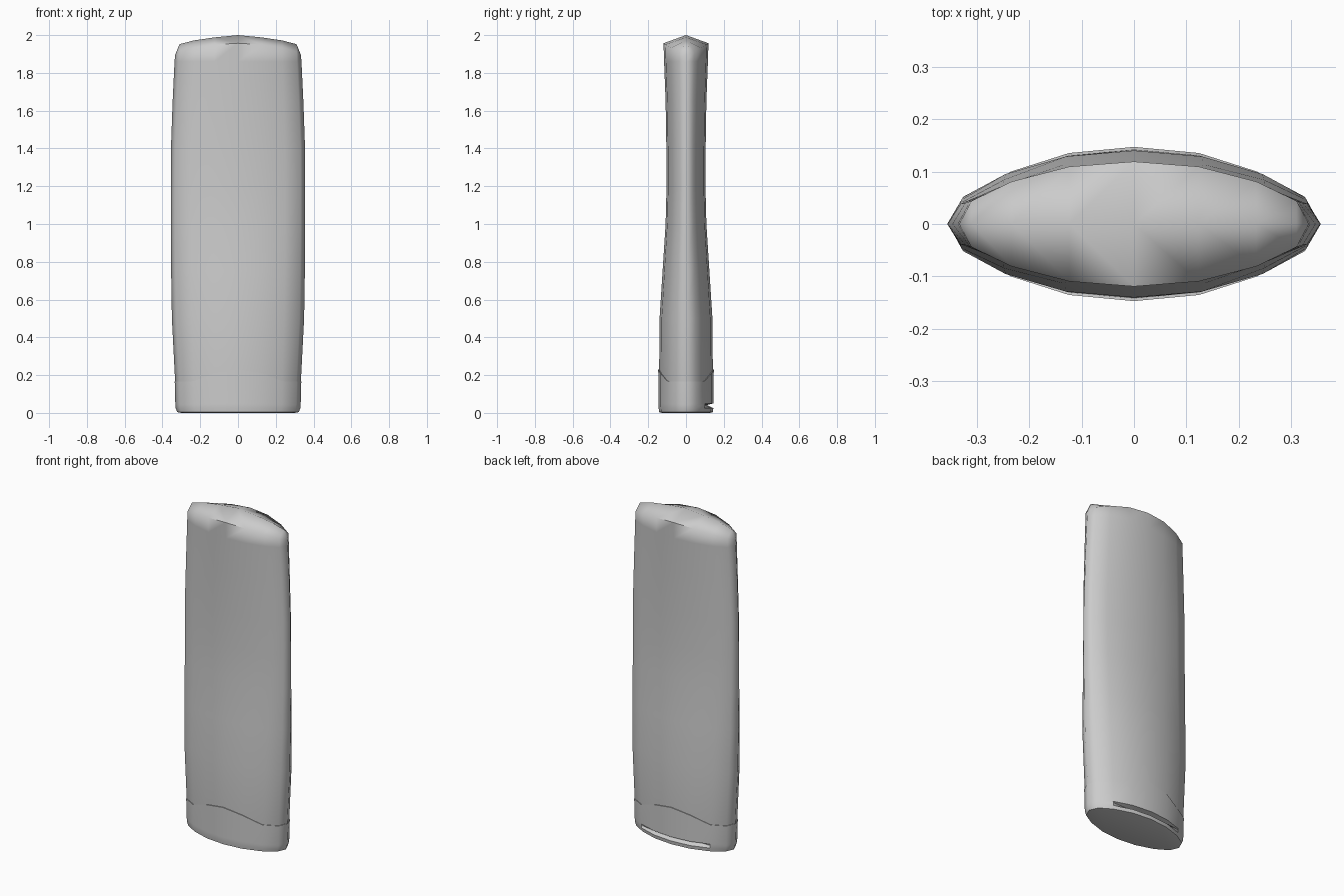
import bpy, bmesh, math

if "Cube" in bpy.data.objects:
    bpy.data.objects.remove(bpy.data.objects["Cube"])

# Lens outline: one quadrant (end -> middle) in unit half-width / half-depth
QUAD = [(1.0, 0.0), (0.93, 0.37), (0.70, 0.68), (0.37, 0.92), (0.0, 1.0)]
SEAM = [0.165, 0.165, 0.168, 0.21, 0.23]      # cap edge height by station
RIM = [1.895, 1.912, 1.932, 1.95, 1.957]      # shoulder rim height
RIDGE = [None, 1.952, 1.972, 1.988, 2.0]      # crown ridge height


def outline():
    """16 points round the lens as (x, y, station)."""
    q = [(x, y, k) for k, (x, y) in enumerate(QUAD)]
    half = q + [(-x, y, k) for x, y, k in q[-2::-1]]
    return half + [(x, -y, k) for x, y, k in half[-2:0:-1]]


OUT = outline()


def ring(bm, w, d, z):
    """z is a height, or a list of heights per station."""
    return [bm.verts.new((x * w, y * d, z[k] if isinstance(z, list) else z)) for x, y, k in OUT]


def loft(bm, rings):
    n = len(OUT)
    for a, b in zip(rings, rings[1:]):
        for i in range(n):
            j = (i + 1) % n
            bm.faces.new((a[i], a[j], b[j], b[i]))


def finish(bm, name, angle):
    bmesh.ops.recalc_face_normals(bm, faces=bm.faces)
    me = bpy.data.meshes.new(name)
    bm.to_mesh(me)
    bm.free()
    ob = bpy.data.objects.new(name, me)
    bpy.context.collection.objects.link(ob)
    bpy.context.view_layer.objects.active = ob
    ob.select_set(True)
    bpy.ops.object.shade_smooth_by_angle(angle=math.radians(angle))
    ob.select_set(False)


# Bottle body, starting just inside the cap
bm = bmesh.new()
rings = [ring(bm, 0.325, 0.138, 0.12),
         ring(bm, 0.333, 0.142, [z + 0.004 for z in SEAM])]
for w, d, z in [(0.350, 0.140, 0.50), (0.354, 0.124, 0.75), (0.356, 0.108, 1.0),
                (0.356, 0.103, 1.2), (0.355, 0.104, 1.4), (0.346, 0.108, 1.65),
                (0.336, 0.116, 1.86)]:
    rings.append(ring(bm, w, d, z))
rings.append(ring(bm, 0.333, 0.119, RIM))
loft(bm, rings)
bm.faces.new(rings[0])

# Crown: ridge along x joined to both sides of the rim
top = rings[-1]
ridge = [bm.verts.new((top[i].co.x, 0, RIDGE[OUT[i][2]])) for i in range(1, 8)]
for i in range(1, 7):
    bm.faces.new((top[i], top[i + 1], ridge[i], ridge[i - 1]))
    bm.faces.new((top[16 - i], top[15 - i], ridge[i], ridge[i - 1]))
for end, i in ((0, 1), (8, 7)):
    bm.faces.new((top[end], top[i], ridge[i - 1]))
    bm.faces.new((top[end], top[16 - i], ridge[i - 1]))
finish(bm, "bottle_body", 70)

# Flip cap with wavy upper edge and a thumb groove at the back
bm = bmesh.new()
rings = [ring(bm, 0.300, 0.128, 0.0), ring(bm, 0.322, 0.142, 0.004),
         ring(bm, 0.330, 0.145, 0.025)]
groove = ring(bm, 0.331, 0.146, 0.042)
for i in range(3, 6):
    groove[i].co.y -= 0.035
rings += [groove, ring(bm, 0.332, 0.146, 0.05), ring(bm, 0.335, 0.147, SEAM),
          ring(bm, 0.328, 0.139, SEAM)]
loft(bm, rings)
bm.faces.new(rings[0])
finish(bm, "flip_cap", 50)
